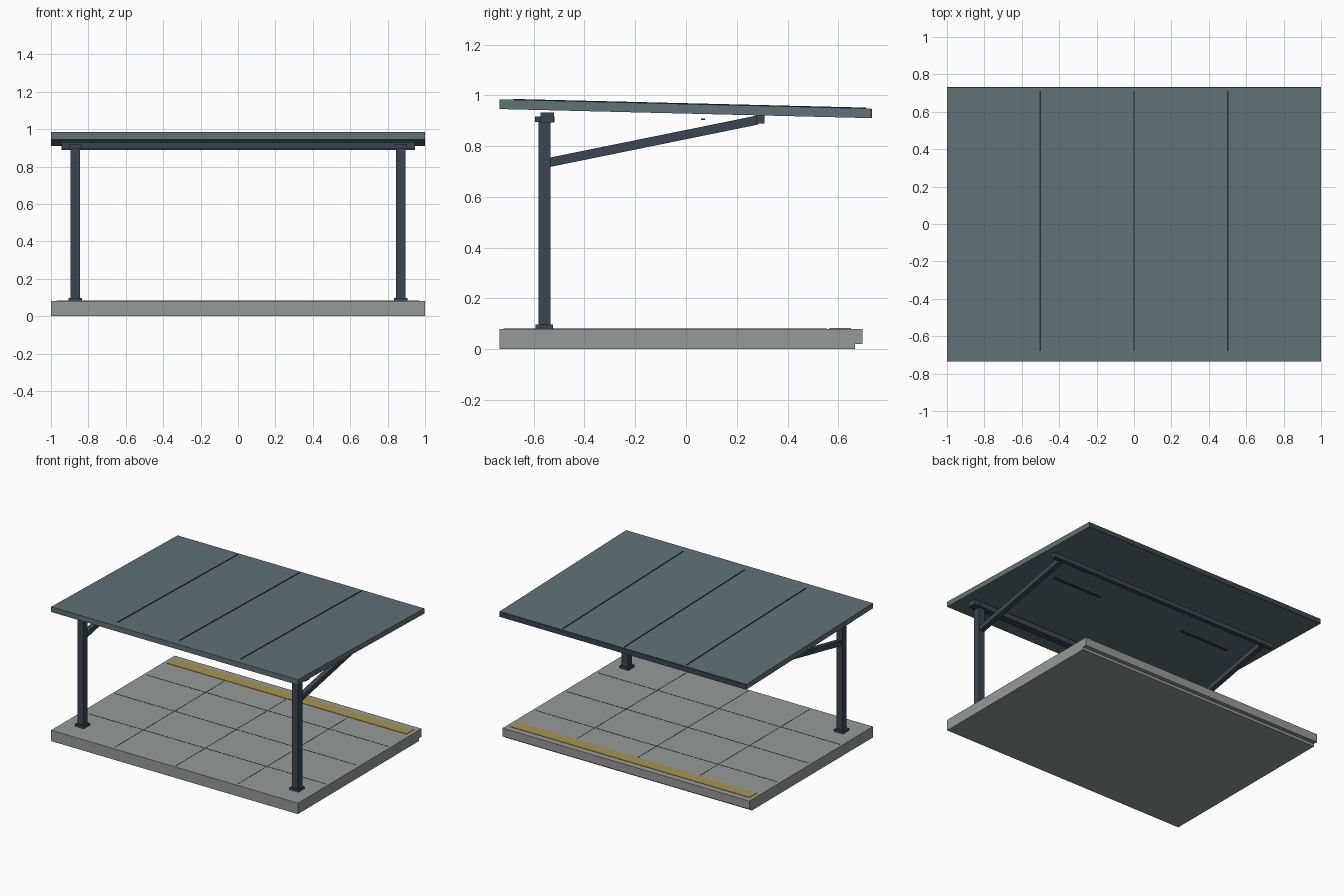
import bpy, bmesh, math

cube = bpy.data.objects.get("Cube")
if cube:
    bpy.data.objects.remove(cube, do_unlink=True)


def material(name, r, g, b):
    m = bpy.data.materials.new(name)
    m.use_nodes = True
    m.diffuse_color = (r, g, b, 1)
    m.node_tree.nodes["Principled BSDF"].inputs["Base Color"].default_value = (r, g, b, 1)
    return m


CONCRETE = material("concrete", 0.30, 0.325, 0.315)
STEEL = material("dark blue steel", 0.043, 0.062, 0.08)
ROOF = material("grey green sheet", 0.115, 0.168, 0.178)
YELLOW = material("warning yellow", 0.39, 0.30, 0.08)
JOINT = material("dark joint", 0.02, 0.028, 0.033)


def prism(name, profile, x0, x1, mat):
    """Extrude a (y, z) outline along x."""
    bm = bmesh.new()
    face = bm.faces.new([bm.verts.new((x0, y, z)) for y, z in profile])
    side = bmesh.ops.extrude_face_region(bm, geom=[face])["geom"]
    verts = [v for v in side if isinstance(v, bmesh.types.BMVert)]
    bmesh.ops.translate(bm, verts=verts, vec=(x1 - x0, 0, 0))
    bmesh.ops.recalc_face_normals(bm, faces=bm.faces)
    mesh = bpy.data.meshes.new(name)
    bm.to_mesh(mesh)
    bm.free()
    mesh.materials.append(mat)
    ob = bpy.data.objects.new(name, mesh)
    bpy.context.collection.objects.link(ob)
    return ob


def box(name, x, y, z, mat):
    return prism(name, [(y[0], z[0]), (y[1], z[0]), (y[1], z[1]), (y[0], z[1])], x[0], x[1], mat)


def roof_z(y):
    """Height of the sloping roof top."""
    return 0.966 - 0.0245 * y


def sloped(name, x, y, low, high, mat):
    """Box that follows the roof slope."""
    a, b = y
    pts = [(a, roof_z(a) + low), (b, roof_z(b) + low), (b, roof_z(b) + high), (a, roof_z(a) + high)]
    return prism(name, pts, x[0], x[1], mat)


# Platform with an overhanging back edge
TOP = 0.08
prism("platform", [(-0.735, 0), (0.665, 0), (0.665, 0.02), (0.695, 0.02),
                   (0.695, TOP), (-0.735, TOP)], -1, 1, CONCRETE)
box("warning_stripe", (-0.97, 0.97), (0.565, 0.65), (TOP, TOP + 0.003), YELLOW)

# Paving joints
for x in (-0.5, 0, 0.5):
    box("paving_joint_long", (x - 0.002, x + 0.002), (-0.72, 0.555), (TOP, TOP + 0.001), JOINT)
for y in (-0.38, -0.02, 0.34):
    box("paving_joint_cross", (-0.98, 0.98), (y - 0.002, y + 0.002), (TOP, TOP + 0.001), JOINT)

# Roof sheet, raised seams and back fascia
sloped("roof", (-1, 1), (-0.735, 0.727), -0.038, 0, ROOF)
sloped("back_fascia", (-1, 1), (0.727, 0.732), -0.038, -0.002, STEEL)
for x in (-0.5, 0, 0.5):
    sloped("roof_seam", (x - 0.004, x + 0.004), (-0.68, 0.71), -0.001, 0.003, JOINT)

# Cross beams
box("front_beam", (-0.945, 0.945), (-0.573, -0.52), (0.893, 0.932), STEEL)
box("back_beam", (-0.945, 0.945), (0.278, 0.31), (0.889, 0.92), STEEL)

# Posts, feet, caps and sloping braces on both sides
for side, c in (("right", -0.87), ("left", 0.87)):
    box(side + "_post", (c - 0.025, c + 0.025), (-0.582, -0.533), (TOP, 0.9), STEEL)
    box(side + "_foot", (c - 0.036, c + 0.036), (-0.593, -0.524), (TOP, 0.097), STEEL)
    box(side + "_cap", (c - 0.033, c + 0.033), (-0.595, -0.518), (0.895, 0.917), STEEL)
    prism(side + "_brace", [(-0.54, 0.717), (0.285, 0.885), (0.278, 0.92), (-0.54, 0.754)],
          c - 0.018, c + 0.018, STEEL)

# Thin strips under the roof
for side, s in (("right", -1), ("left", 1)):
    box(side + "_under_strip", sorted((0.35 * s, 0.75 * s)), (0.06, 0.074), (0.903, 0.908), STEEL)
